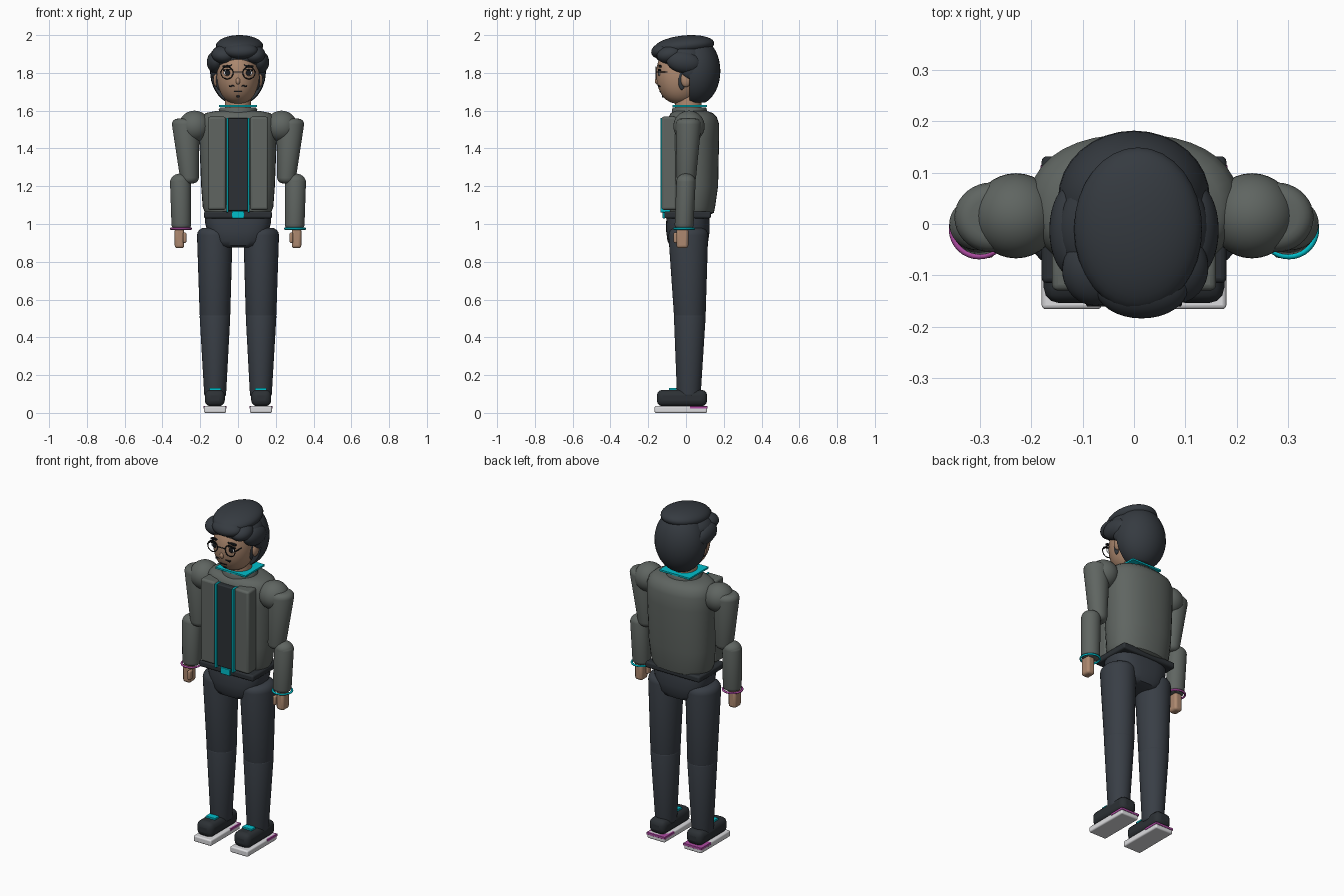
import bpy, bmesh, math
from mathutils import Matrix, Vector

if "Cube" in bpy.data.objects:
    bpy.data.objects.remove(bpy.data.objects["Cube"])


def material(name, r, g, b):
    m = bpy.data.materials.new(name)
    m.use_nodes = True
    m.diffuse_color = (r, g, b, 1)
    m.node_tree.nodes["Principled BSDF"].inputs["Base Color"].default_value = (r, g, b, 1)
    return m


GREY = material("jacket grey", 0.115, 0.13, 0.12)
DARK = material("trouser charcoal", 0.04, 0.048, 0.06)
SHADE = material("shoe charcoal", 0.025, 0.03, 0.035)
HAIR = material("hair charcoal", 0.036, 0.043, 0.052)
SKIN = material("skin", 0.42, 0.25, 0.16)
TEAL = material("teal", 0.0, 0.52, 0.6)
PINK = material("magenta", 0.42, 0.07, 0.36)
WHITE = material("sole white", 0.72, 0.72, 0.74)
BLACK = material("face black", 0.008, 0.009, 0.011)


def finish(name, bm, mat, bevel=0):
    bmesh.ops.recalc_face_normals(bm, faces=bm.faces[:])
    mesh = bpy.data.meshes.new(name)
    bm.to_mesh(mesh)
    bm.free()
    mesh.materials.append(mat)
    ob = bpy.data.objects.new(name, mesh)
    bpy.context.collection.objects.link(ob)
    if bevel:
        mod = ob.modifiers.new("rounded edges", "BEVEL")
        mod.width, mod.segments = bevel, 3
    bpy.ops.object.select_all(action="DESELECT")
    ob.select_set(True)
    bpy.context.view_layer.objects.active = ob
    bpy.ops.object.shade_smooth_by_angle(angle=math.radians(40))
    return ob


def box(name, lo, hi, mat, bevel=0, tilt=0):
    """Box between two corners, optionally rolled about the y axis."""
    lo, hi = Vector(lo), Vector(hi)
    bm = bmesh.new()
    bmesh.ops.create_cube(bm, size=1)
    for v in bm.verts:
        v.co = Vector([c * s for c, s in zip(v.co, hi - lo)])
    turn = Matrix.Rotation(tilt, 4, "Y")
    bmesh.ops.transform(bm, matrix=Matrix.Translation((lo + hi) / 2) @ turn, verts=bm.verts)
    return finish(name, bm, mat, bevel)


def ball(name, centre, radii, mat, tilt=0, cuts=()):
    """Ellipsoid, optionally tilted about x and trimmed by planes (point, removed side)."""
    bm = bmesh.new()
    bmesh.ops.create_uvsphere(bm, u_segments=32, v_segments=20, radius=1)
    m = Matrix.Translation(centre) @ Matrix.Rotation(tilt, 4, "X") @ Matrix.Diagonal((*radii, 1))
    bmesh.ops.transform(bm, matrix=m, verts=bm.verts)
    for point, normal in cuts:
        geom = bm.verts[:] + bm.edges[:] + bm.faces[:]
        cut = bmesh.ops.bisect_plane(bm, geom=geom, plane_co=point, plane_no=normal, clear_outer=True)
        bmesh.ops.contextual_create(bm, geom=[e for e in cut["geom_cut"] if isinstance(e, bmesh.types.BMEdge)])
    return finish(name, bm, mat)


def loft(name, sections, mat, power=2.0, n=36):
    """Skin through horizontal superellipses given as (x, y, z, rx, ry)."""
    bm = bmesh.new()
    rings = []
    for x, y, z, rx, ry in sections:
        ring = []
        for i in range(n):
            c, s = math.cos(math.tau * i / n), math.sin(math.tau * i / n)
            ring.append(bm.verts.new((x + rx * math.copysign(abs(c) ** (2 / power), c),
                                      y + ry * math.copysign(abs(s) ** (2 / power), s), z)))
        rings.append(ring)
    for a, b in zip(rings, rings[1:]):
        for i in range(n):
            bm.faces.new((a[i], a[(i + 1) % n], b[(i + 1) % n], b[i]))
    bm.faces.new(rings[0])
    bm.faces.new(rings[-1])
    return finish(name, bm, mat)


def limb(name, low, high, mat, cap=0.03):
    """Tapered limb with rounded ends."""
    def ends(s, sign):
        x, y, z, rx, ry = s
        return [(x, y, z + sign * cap * math.sin(a), rx - cap * (1 - math.cos(a)), ry - cap * (1 - math.cos(a)))
                for a in (0, 0.4, 0.8, 1.2, math.pi / 2)]
    return loft(name, ends(low, -1)[::-1] + ends(high, 1), mat)


def ring(name, centre, radius, tube, mat, upright=False):
    bpy.ops.mesh.primitive_torus_add(location=centre, major_radius=radius, minor_radius=tube,
                                     major_segments=32, minor_segments=8,
                                     rotation=(math.pi / 2 if upright else 0, 0, 0))
    ob = bpy.context.object
    ob.name = name
    ob.data.materials.append(mat)
    bpy.ops.object.shade_smooth_by_angle(angle=math.radians(60))


# Torso, collar and belt
loft("jacket_body", [(0, .03, 1.05, .15, .10), (0, .03, 1.06, .175, .118), (0, .03, 1.09, .187, .124),
                     (0, .035, 1.2, .195, .135), (0, .037, 1.45, .205, .138), (0, .037, 1.53, .205, .138),
                     (0, .035, 1.565, .195, .128), (0, .03, 1.588, .17, .11), (0, .025, 1.598, .12, .085)],
     GREY, power=2.25)
loft("jacket_neck", [(0, .018, 1.57, .10, .092), (0, .018, 1.605, .102, .093), (0, .018, 1.618, .095, .087)], GREY)
box("collar_plate", (-.1, -.072, 1.62), (.1, .11, 1.63), TEAL)
box("front_panel", (-.055, -.122, 1.07), (.055, -.07, 1.56), SHADE, .006)
loft("hips", [(0, .01, .875, .09, .07), (0, .01, .885, .125, .095), (0, .01, .91, .145, .108),
              (0, .01, .96, .163, .115), (0, .01, 1.01, .175, .115), (0, .01, 1.035, .175, .113)], DARK, power=2.8)
box("belt", (-.18, -.115, 1.03), (.18, .132, 1.067), SHADE, .01)
box("buckle", (-.032, -.124, 1.03), (.032, -.11, 1.068), TEAL, .003)

# Paired parts
for side, s in (("left", 1), ("right", -1)):
    def span(x0, x1, y0, y1, z0, z1, s=s):
        return (min(s * x0, s * x1), y0, z0), (max(s * x0, s * x1), y1, z1)

    box(side + "_jacket_panel", *span(.064, .16, -.13, -.05, 1.075, 1.568), GREY, .012)
    box(side + "_zip_strip", *span(.051, .062, -.136, -.07, 1.062, 1.562), TEAL, .002)

    # Arms
    ball(side + "_shoulder", (s * .23, .016, 1.517), (.084, .083, .083), GREY)
    limb(side + "_upper_arm", (s * .257, .002, 1.245, .05, .051), (s * .277, .013, 1.528, .073, .068), GREY)
    ball(side + "_elbow", (s * .305, 0, 1.225), (.053, .051, .042), GREY)
    limb(side + "_forearm", (s * .3, -.01, .995, .052, .05), (s * .305, 0, 1.225, .055, .051), GREY, .02)
    ring(side + "_wristband", (s * .302, -.01, .975), .053, .006, TEAL if s > 0 else PINK)
    box(side + "_hand", *span(.285, .335, -.05, .012, .872, .98), SKIN, .014)
    box(side + "_thumb", *span(.273, .292, -.066, -.03, .9, .955), SKIN, .008)

    # Legs
    limb(side + "_lower_leg", (s * .121, .015, .1, .058, .063), (s * .122, .02, .51, .081, .084), DARK, .015)
    limb(side + "_thigh", (s * .122, .02, .52, .081, .084), (s * .123, .012, .94, .094, .105), DARK, .04)

    # Shoes
    box(side + "_sole", *span(.063, .18, -.166, .112, 0, .036), WHITE, .008)
    box(side + "_shoe", *span(.07, .176, -.154, .112, .035, .122), SHADE, .03)
    box(side + "_heel_strip", *span(.061, .182, .02, .115, .022, .036), PINK, .002)
    box(side + "_shoe_tab", *span(.09, .152, -.09, -.05, .12, .132), TEAL, .002)

# Head and neck
loft("neck", [(0, .012, 1.58, .07, .07), (0, .012, 1.72, .068, .068)], SKIN)
loft("head", [(0, -.03, 1.636 + .31 * (1 - math.cos(a)) / 2,
               .112 * math.sin(a) ** .8, .128 * math.sin(a) ** .8)
              for a in [.08 + k * (math.pi - .16) / 20 for k in range(21)]], SKIN)
ball("nose", (0, -.153, 1.757), (.012, .012, .018), SKIN)


def face_y(x, z):
    """Front of the face at a given spot."""
    up = math.sin(math.acos(1 - 2 * (z - 1.636) / .31)) ** .8
    return -.03 - .128 * math.sqrt(max(0, up * up - (x / .112) ** 2))


# Face details
for side, s in (("left", 1), ("right", -1)):
    y = face_y(.055, 1.8)
    ball(side + "_ear", (s * .113, 0, 1.765), (.018, .028, .04), SKIN)
    ball(side + "_eye_white", (s * .055, y, 1.8), (.022, .005, .016), WHITE)
    ball(side + "_pupil", (s * .055, y - .004, 1.8), (.014, .004, .015), BLACK)
    box(side + "_eyelid", (s * .055 - .025, y - .007, 1.813), (s * .055 + .025, y + .008, 1.82), BLACK, .002, s * .12)
    box(side + "_brow", (s * .055 - .027, y - .005, 1.831), (s * .055 + .027, y + .012, 1.841), BLACK, .002, s * .12)
    ring(side + "_lens_rim", (s * .058, -.158, 1.8), .032, .0028, BLACK, True)
    box(side + "_glasses_arm", (s * .092 - .002, -.158, 1.803), (s * .092 + .002, -.06, 1.808), BLACK)
    m = face_y(.032, 1.73)
    box(side + "_moustache", (s * .032 - .016, m - .004, 1.727), (s * .032 + .016, m + .01, 1.735), BLACK, .002, s * .15)
    ball(side + "_sideburn", (s * .104, -.022, 1.765), (.012, .02, .055), HAIR)
box("glasses_bridge", (-.027, -.16, 1.803), (.027, -.156, 1.807), BLACK)
box("mouth", (-.022, face_y(.01, 1.7) - .004, 1.698), (.022, face_y(.01, 1.7) + .01, 1.704), BLACK, .002)
box("chin_patch", (-.008, face_y(0, 1.675) - .004, 1.67), (.008, face_y(0, 1.675) + .01, 1.68), BLACK, .002)

# Hair: trimmed back shell, crown and overlapping locks
ball("hair_back", (0, .05, 1.81), (.148, .132, .182), HAIR,
     cuts=[((0, .018, 0), (0, -1, 0)), ((0, 0, 1.643), (0, 0, -1))])
ball("hair_cap", (0, -.01, 1.885), (.147, .135, .085), HAIR)
ball("hair_crown", (.008, -.01, 1.943), (.125, .16, .055), HAIR, .1)
ball("hair_fringe_middle", (.015, -.125, 1.918), (.09, .06, .042), HAIR, .25)
ball("hair_fringe_left", (.085, -.085, 1.898), (.06, .07, .046), HAIR, .2)
ball("hair_fringe_right", (-.075, -.09, 1.898), (.065, .07, .046), HAIR, .2)
for side, s in (("left", 1), ("right", -1)):
    ball(side + "_hair_lock", (s * .118, -.012, 1.857), (.047, .092, .058), HAIR, -.15)
    ball(side + "_temple_lock", (s * .118, .025, 1.82), (.03, .05, .055), HAIR)
